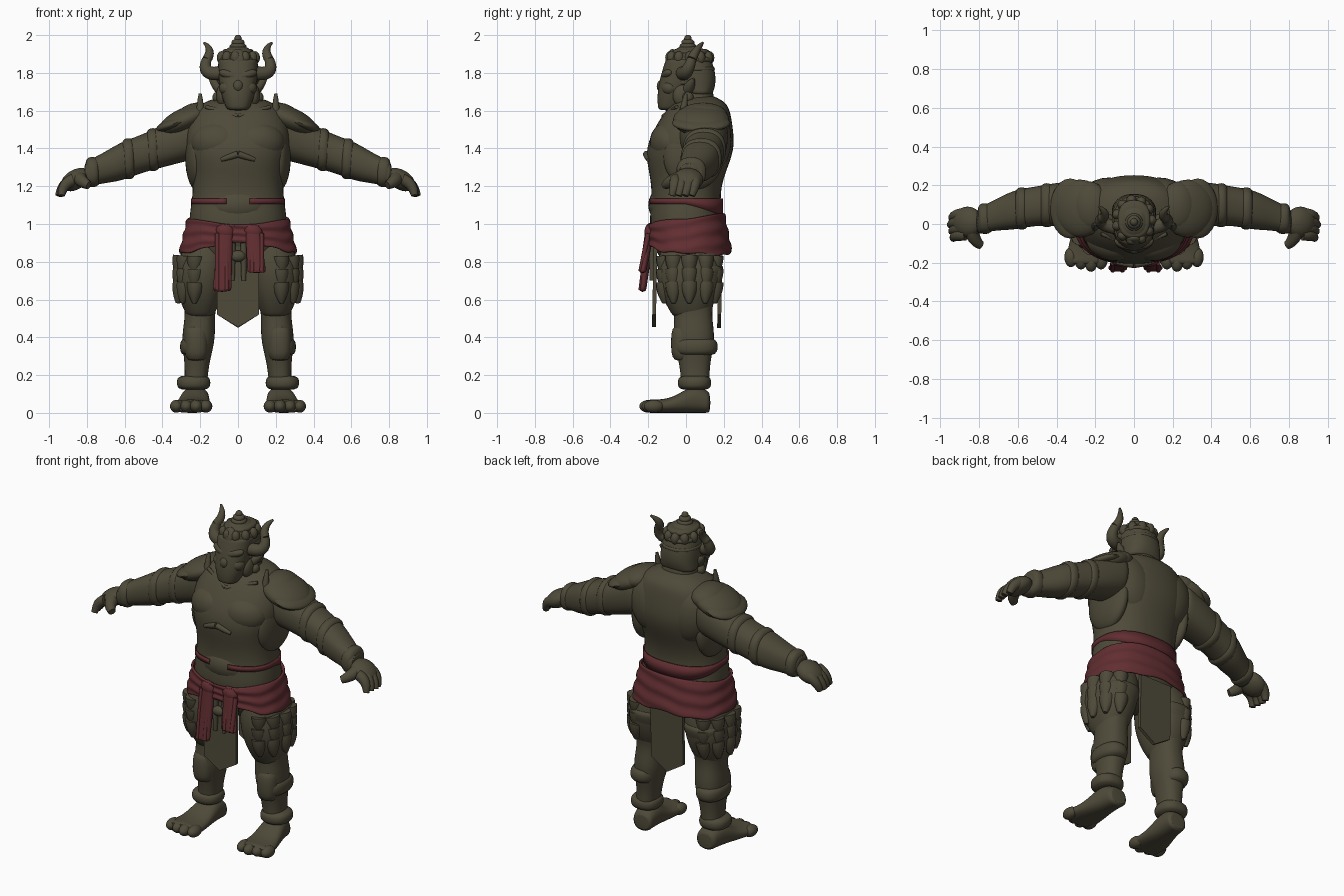
import bpy, bmesh, math
from math import cos, sin, tau, radians, copysign, exp, sqrt
from mathutils import Vector, Euler

cube = bpy.data.objects.get("Cube")
if cube:
    bpy.data.objects.remove(cube)


def material(name, red, green, blue):
    made = bpy.data.materials.new(name)
    made.use_nodes = True
    made.diffuse_color = (red, green, blue, 1)
    made.node_tree.nodes["Principled BSDF"].inputs["Base Color"].default_value = (red, green, blue, 1)
    return made


OLIVE = material("dark olive", red=.077, green=.068, blue=.041)
CLOTH = material("dull red", red=.12, green=.027, blue=.031)


def finish(name, bm, mat=OLIVE, mirror=False, subdiv=0, thick=0):
    bmesh.ops.recalc_face_normals(bm, faces=bm.faces)
    mesh = bpy.data.meshes.new(name)
    bm.to_mesh(mesh)
    bm.free()
    mesh.materials.append(mat)
    part = bpy.data.objects.new(name, mesh)
    bpy.context.collection.objects.link(part)
    bpy.ops.object.select_all(action="DESELECT")
    part.select_set(True)
    bpy.context.view_layer.objects.active = part
    bpy.ops.object.shade_smooth_by_angle(angle=radians(50))
    if mirror:
        part.modifiers.new("Mirror", "MIRROR").use_mirror_merge = False
    if thick:
        part.modifiers.new("Thickness", "SOLIDIFY").thickness = thick
    if subdiv:
        smooth = part.modifiers.new("Smooth", "SUBSURF")
        smooth.levels = smooth.render_levels = subdiv


def skin(bm, rows, caps=True):
    """Bridge consecutive closed rings of points."""
    rows = [[bm.verts.new(point) for point in row] for row in rows]
    for low, high in zip(rows, rows[1:]):
        for i in range(len(low)):
            bm.faces.new((low[i - 1], low[i], high[i], high[i - 1]))
    if caps:
        bm.faces.new(rows[0])
        bm.faces.new(rows[-1])


def around(count):
    return [tau * i / count for i in range(count)]


def bump(value, centre, spread):
    return exp(-((value - centre) / spread) ** 2)


def blunt(value):
    """Rounds a circle a little towards a square."""
    return copysign(abs(value) ** .85, value)


def sweep(name, rule, start, stop, axis="Z", steps=14, **options):
    """Loft along an axis; rule(p, t) gives two centre values and two radii."""
    rows = []
    for k in range(steps + 1):
        t = k / steps
        p = start + (stop - start) * t
        a, b, wide, deep = rule(p, t)
        ring = [(a + wide * blunt(cos(q)), b + deep * blunt(sin(q))) for q in around(24)]
        rows.append([{"Z": (u, v, p), "X": (p, u, v), "Y": (u, p, v)}[axis] for u, v in ring])
    bm = bmesh.new()
    skin(bm, rows)
    finish(name, bm, subdiv=1, **options)


def cuff(name, centre, a, b, wide, deep, half, axis="Z", **options):
    """Rounded band about a limb."""
    def rule(p, t):
        k = 1 - .2 * abs(2 * t - 1) ** 3
        return a, b, wide * k, deep * k
    sweep(name, rule, centre - half, centre + half, axis, steps=4, **options)


def tube(name, start, end, root, tip, via=None, steps=8, **options):
    """Tapered tube along a simple curve that is pulled towards via."""
    start, end = Vector(start), Vector(end)
    via = Vector(via) if via else (start + end) / 2
    rows = []
    for k in range(steps + 1):
        t = k / steps
        point = start.lerp(via, t).lerp(via.lerp(end, t), t)
        along = (via - start).lerp(end - via, t).normalized()
        side = along.cross(Vector((.1, 1, .2))).normalized()
        up = along.cross(side)
        radius = tip + (root - tip) * (1 - t * t)
        rows.append([point + radius * (side * cos(q) + up * sin(q)) for q in around(12)])
    bm = bmesh.new()
    skin(bm, rows)
    finish(name, bm, **options)


def blob(name, at, size, turn=(0, 0, 0), **options):
    bm = bmesh.new()
    bmesh.ops.create_uvsphere(bm, u_segments=24, v_segments=14, radius=1)
    spin = Euler([radians(angle) for angle in turn]).to_matrix()
    for vert in bm.verts:
        vert.co = spin @ Vector([c * s for c, s in zip(vert.co, size)]) + Vector(at)
    finish(name, bm, **options)


def panel(name, half, top, corner, point, y, lean):
    """Hanging plate with a pointed lower edge."""
    outline = [(-half, top), (-half, corner), (0, point), (half, corner), (half, top)]
    bm = bmesh.new()
    skin(bm, [[(x, y + shift + lean * (z - point), z) for x, z in outline] for shift in (0, .02)])
    finish(name, bm)


# Torso, widest at chest and hips, with closed rounded ends
def torso_rule(z, t):
    end = sqrt(1 - .97 * abs(2 * t - 1) ** 8)
    wide = .23 + .03 * bump(z, 1, .15) + .05 * bump(z, 1.46, .18)
    deep = .18 + .015 * bump(z, 1, .1) + .05 * bump(z, 1.4, .15)
    return 0, (z - 1.1) ** 2 / 4, wide * end, deep * end


sweep("torso", torso_rule, start=.74, stop=1.69, steps=24)
blob("belly", at=(0, -.06, 1.1), size=(.2, .14, .12))
blob("chest_muscle", at=(.11, -.09, 1.43), size=(.14, .1, .11), turn=(10, 0, 10), mirror=True)
blob("back_muscle", at=(.13, .14, 1.45), size=(.14, .1, .18), turn=(0, 15, 0), mirror=True)
blob("side_muscle", at=(.22, .04, 1.36), size=(.06, .16, .18), mirror=True)
tube("chest_ridge", start=(0, -.21, 1.37), end=(.09, -.2, 1.34), root=.018, tip=.01, mirror=True)
tube("collar_trim", start=(0, -.12, 1.57), end=(.17, -.05, 1.62), root=.012, tip=.01, mirror=True)
tube("collar_spike", start=(.2, -.02, 1.56), end=(.2, 0, 1.69), root=.022, tip=.008, mirror=True)

# Head
cuff("neck", centre=1.64, a=0, b=.05, wide=.11, deep=.1, half=.1)


def face_rule(z, t):
    size = .105 - .05 * (1 - t) ** 3
    return 0, .09 * (t - 1), size, size


sweep("face", face_rule, start=1.6, stop=1.88)
blob("muzzle", at=(0, -.1, 1.68), size=(.07, .05, .055))
blob("nose", at=(0, -.125, 1.73), size=(.03, .03, .035))
blob("brow", at=(.045, -.1, 1.79), size=(.06, .03, .025), turn=(0, -15, 15), mirror=True)
blob("cheek", at=(.055, -.085, 1.72), size=(.045, .045, .04), mirror=True)
blob("jaw_whisker", at=(.085, -.02, 1.68), size=(.03, .05, .06), mirror=True)
tube("ear", start=(.09, .01, 1.71), end=(.15, .04, 1.77), root=.03, tip=.006, mirror=True)
blob("ear_drop", at=(.11, .01, 1.67), size=(.025, .03, .03), mirror=True)


# Helmet with rolls, curls, horns and stepped knob
def helmet_rule(z, t):
    dome = sqrt(1 - .98 * t ** 4)
    return 0, .015 + .06 * (1 - t) ** 2, .115 * dome, .13 * dome - .07 * (1 - t) ** 4


sweep("helmet", helmet_rule, start=1.68, stop=1.95)
for z, size in ((1.75, .11), (1.82, .115), (1.87, .105), (1.91, .085)):
    cuff("helmet_roll", z, a=0, b=.025, wide=size, deep=size + .015, half=.02)
for q in around(11):
    blob("helmet_curl", at=(.09 * cos(q), .02 + .105 * sin(q), 1.88), size=(.026, .026, .035))
blob("helmet_crest", at=(0, -.085, 1.88), size=(.04, .02, .05), turn=(-20, 0, 0))
for z, size in ((1.94, .045), (1.96, .035), (1.98, .02)):
    blob("helmet_knob", at=(0, .01, z), size=(size, size, .022))
tube("horn_base", start=(.08, -.02, 1.8), via=(.2, 0, 1.78), end=(.165, .03, 1.87), root=.037, tip=.026, mirror=True)
tube("horn_tip", start=(.165, .03, 1.87), via=(.13, .05, 1.92), end=(.18, .09, 1.96), root=.026, tip=.006, mirror=True)

# Shoulder armour
blob("shoulder_pad", at=(.28, .08, 1.55), size=(.15, .15, .065), turn=(0, 24, 0), mirror=True)
blob("shoulder_rim", at=(.33, .08, 1.535), size=(.11, .155, .035), turn=(0, 20, 0), mirror=True)
blob("shoulder_plate", at=(.23, .09, 1.575), size=(.1, .13, .065), turn=(0, 15, 0), mirror=True)


# Arms, arm bands and hands
def arm_rule(x, t):
    size = .135 - .11 * (x - .2) + .012 * bump(x, .62, .08)
    return .1 - .45 * (x - .37) ** 2, 1.56 - .37 * x, size, size


sweep("arm", arm_rule, start=.2, stop=.82, axis="X", mirror=True)
for name, x in (("upper_arm_band", .45), ("elbow_band", .58), ("wrist_band", .77)):
    a, b, wide, deep = arm_rule(x, 0)
    cuff(name, x, a, b, wide + .008, deep + .008, half=.04, axis="X", mirror=True)
blob("palm", at=(.86, .01, 1.235), size=(.085, .08, .052), turn=(0, 30, 0), mirror=True)
for i in range(4):
    y = .05 - .035 * i
    reach = .95 - .008 * abs(i - 1)
    tube("finger", start=(.87, y, 1.235), via=(.93, y, 1.215), end=(reach, y - .02, 1.15), root=.032, tip=.018,
         mirror=True)
tube("thumb", start=(.84, -.01, 1.25), via=(.84, -.08, 1.23), end=(.79, -.11, 1.205), root=.038, tip=.022,
     mirror=True)


# Legs, guards and feet
def leg_rule(z, t):
    size = .06 + .025 * bump(z, .4, .12) + .08 * bump(z, .8, .2)
    return .225 - .04 * t, .05 - .02 * t, size, size * 1.25


def foot_rule(y, t):
    high = .035 + .035 * bump(y, .05, .1)
    return .23 - .1 * y, high, .08 - .15 * y, high


sweep("leg", leg_rule, start=.13, stop=.8, mirror=True)
sweep("foot", foot_rule, start=.13, stop=-.21, axis="Y", mirror=True)
cuff("knee_guard", centre=.37, a=.22, b=-.01, wide=.065, deep=.07, half=.1, mirror=True)
cuff("boot_top", centre=.35, a=.225, b=.05, wide=.083, deep=.12, half=.05, mirror=True)
cuff("ankle_cuff", centre=.16, a=.235, b=.045, wide=.09, deep=.09, half=.04, mirror=True)
for i in range(4):
    blob("toe", at=(.17 + .052 * i, .012 * abs(i - 1) - .195, .035), size=(.034, .052, .034), mirror=True)


# Thigh armour with ragged scales below the sash
def thigh_rule(z, t):
    size = .135 - (t - .6) ** 2 / 5
    return .2 - .04 * t ** 3, .02, size, size * 1.27


sweep("thigh_armour", thigh_rule, start=.5, stop=.92, mirror=True)
for row in range(3):
    for i in range(5):
        q = radians(37 * i - 75)
        x, y, z = .2 + .12 * cos(q), .02 + .14 * sin(q), .58 + .07 * row
        tube("armour_scale", start=(x - .02 * cos(q), y, z + .11), end=(x, y, z), root=.045, tip=.01, mirror=True)

# Hanging panels and front cords
panel("front_panel", half=.11, top=.88, corner=.52, point=.455, y=-.18, lean=.02)
panel("back_panel", half=.11, top=.86, corner=.52, point=.45, y=.165, lean=.02)
for x in (-.03, .03):
    tube("cord", start=(x, -.18, .9), end=(x, -.18, .7), root=.017, tip=.012)
blob("cord_knot", at=(0, -.19, .83), size=(.04, .025, .03))

# Waist sash with folds and a ragged lower edge, higher behind
rows = []
for k in range(13):
    t = k / 12
    row = []
    for q in around(64):
        front, back = max(0, -sin(q)), max(0, sin(q))
        top = 1.03 - .03 * front ** 3 + .03 * back
        low = .84 + .05 * front ** 2 + .01 * sin(7 * q) * sin(3 * q)
        fold = .005 * sin(17 * t + 2 * sin(2 * q))
        row.append(((.27 + .045 * t + fold) * blunt(cos(q)), .04 * t * back + (.205 + fold) * blunt(sin(q)),
                    top + (low - top) * t))
    rows.append(row)
bm = bmesh.new()
skin(bm, rows, caps=False)
finish("waist_sash", bm, CLOTH, thick=.015, subdiv=1)

# Upper wrap, open at the belly and taller behind
bm = bmesh.new()
skin(bm, [[(.25 * blunt(cos(q)), .197 * blunt(sin(q)), 1.135 - drop * (.03 + .06 * max(0, sin(q))))
           for q in around(64)] for drop in (0, 1)], caps=False)
gap = [f for f in bm.faces if f.calc_center_median().y < 0 and abs(f.calc_center_median().x) < .07]
bmesh.ops.delete(bm, geom=gap, context="FACES")
finish("upper_wrap", bm, CLOTH, thick=.008)

# Knotted sash tails
for name, x, low in (("long_tail", -.085, .64), ("short_tail", .1, .74)):
    sweep(name, lambda z, t: (x * (1 - t / 4), .045 * t - .23, .05 - .012 * t, .018 + .008 * t), low, 1, mat=CLOTH)
    blob("sash_knot", at=(x * .8, -.19, .96), size=(.05, .03, .04), turn=(0, 20, 0), mat=CLOTH)
    for side in (-.025, .025):
        tube("tail_fold", start=(x + side, -.2, .95), end=(x + side, -.24, low + .01), root=.013, tip=.012, mat=CLOTH)
